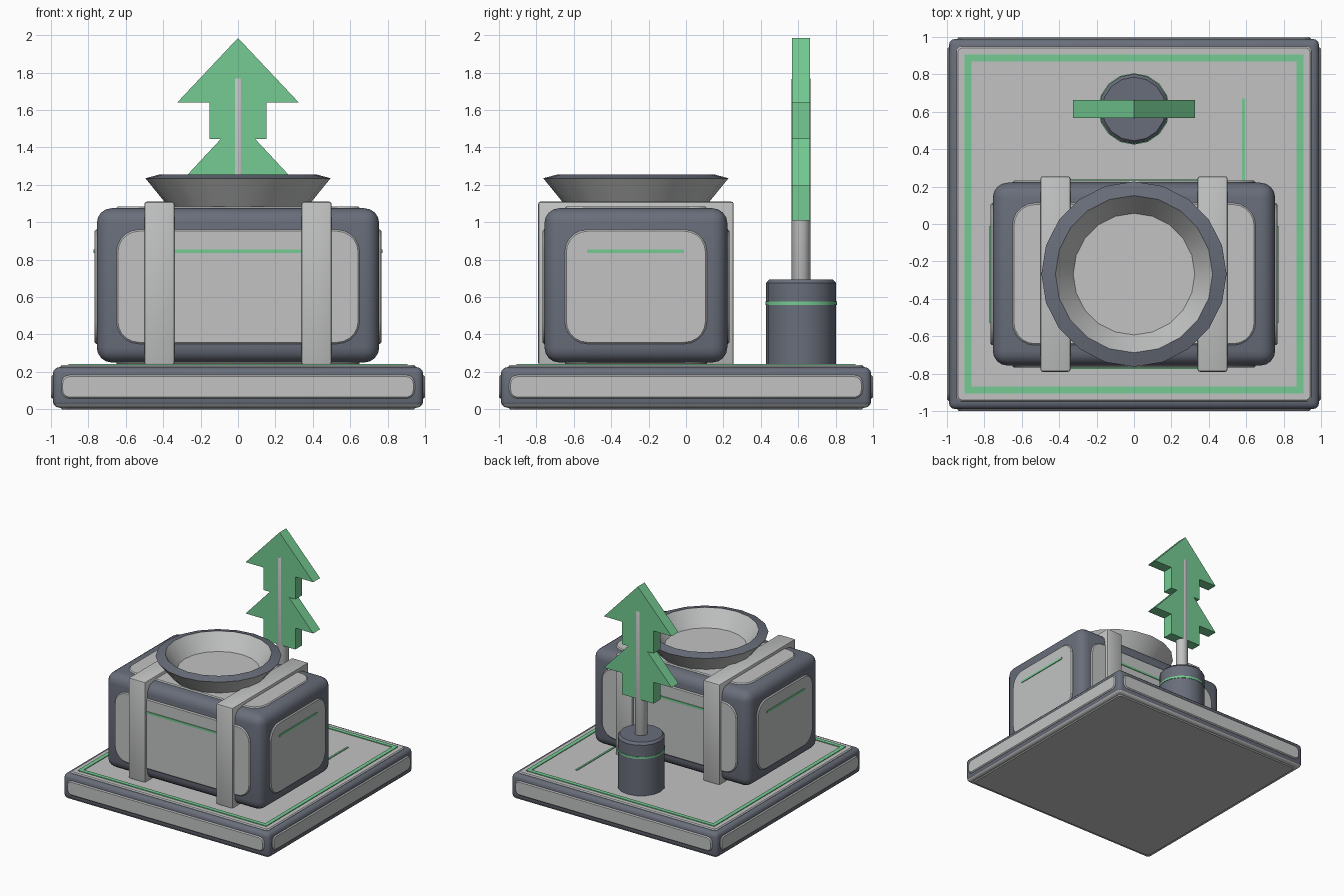
import bpy, bmesh, math
from mathutils import Matrix, Vector

if "Cube" in bpy.data.objects:
    bpy.data.objects.remove(bpy.data.objects["Cube"])


def material(name, rgb):
    m = bpy.data.materials.new(name)
    m.diffuse_color = (*rgb, 1)
    m.use_nodes = True
    m.node_tree.nodes["Principled BSDF"].inputs["Base Color"].default_value = m.diffuse_color
    return m


DARK = material("slate", (0.14, 0.155, 0.195))
LIGHT = material("light grey", (0.54, 0.545, 0.545))
GREEN = material("leaf green", (0.178, 0.60, 0.29))


def finish(name, bm, mats, bevel=0, segments=3, smooth=True):
    bmesh.ops.recalc_face_normals(bm, faces=bm.faces)
    mesh = bpy.data.meshes.new(name)
    bm.to_mesh(mesh)
    bm.free()
    ob = bpy.data.objects.new(name, mesh)
    bpy.context.collection.objects.link(ob)
    for m in mats:
        mesh.materials.append(m)
    bpy.ops.object.select_all(action='DESELECT')
    ob.select_set(True)
    bpy.context.view_layer.objects.active = ob
    if bevel:
        mod = ob.modifiers.new("bevel", 'BEVEL')
        mod.width, mod.segments, mod.limit_method = bevel, segments, 'ANGLE'
        bpy.ops.object.modifier_apply(modifier="bevel")
    if smooth:
        bpy.ops.object.shade_smooth_by_angle(angle=math.radians(35))
    return ob


def box(name, lo, hi, mat, bevel=0, segments=3):
    bm = bmesh.new()
    bmesh.ops.create_cube(bm, size=1)
    lo, hi = Vector(lo), Vector(hi)
    for v in bm.verts:
        v.co = (lo + hi) / 2 + v.co * (hi - lo)
    return finish(name, bm, [mat], bevel, segments)


def prism(bm, pts, depth):
    """Extrude a 2D outline from z = 0 to z = depth."""
    face = bm.faces.new([bm.verts.new((x, y, 0)) for x, y in pts])
    new = bmesh.ops.extrude_face_region(bm, geom=[face])["geom"]
    bmesh.ops.translate(bm, vec=(0, 0, depth),
                        verts=[v for v in new if isinstance(v, bmesh.types.BMVert)])


def panel(name, center, normal, w, h, radius, mat=LIGHT, depth=0.03):
    """Rounded plate whose outer face lies at center, facing normal."""
    pts = []
    for k, (sx, sy) in enumerate([(1, 1), (-1, 1), (-1, -1), (1, -1)]):
        for i in range(6):
            a = math.pi / 2 * (k + i / 5)
            pts.append((sx * (w / 2 - radius) + radius * math.cos(a),
                        sy * (h / 2 - radius) + radius * math.sin(a)))
    bm = bmesh.new()
    prism(bm, pts, depth)
    n = Vector(normal)
    up = Vector((0, 0, 1)) if abs(n.z) < 0.5 else Vector((0, 1, 0))
    rot = Matrix((up.cross(n), up, n)).transposed().to_4x4()
    bm.transform(Matrix.Translation(Vector(center) - n * depth) @ rot)
    return finish(name, bm, [mat], 0.008, 1)


def lathe(name, center, profile, sides, mats, rule=None, bevel=0):
    """Turn (radius, z) points round the vertical axis."""
    bm = bmesh.new()
    rings = []
    for r, z in profile:
        rings.append([bm.verts.new((center[0] + r * math.cos(2 * math.pi * i / sides),
                                    center[1] + r * math.sin(2 * math.pi * i / sides), z))
                      for i in range(sides)])
    for k, (a, b) in enumerate(zip(rings, rings[1:])):
        for i in range(sides):
            j = (i + 1) % sides
            f = bm.faces.new((a[i], a[j], b[j], b[i]))
            f.material_index = rule(k) if rule else 0
    bm.faces.new(rings[0])
    bm.faces.new(rings[-1])
    return finish(name, bm, mats, bevel, 2)


# Base slab with a pale underside
base = box("base", (-0.99, -0.99, 0.008), (0.99, 0.99, 0.225), DARK, 0.035)
base.data.materials.append(LIGHT)
for p in base.data.polygons:
    if p.normal.z < -0.6:
        p.material_index = 1
panel("base_top_panel", (0, 0, 0.236), (0, 0, 1), 1.9, 1.9, 0.035)
panel("base_bottom_panel", (0, 0, 0), (0, 0, -1), 1.9, 1.9, 0.035)
for i in range(4):
    n = Matrix.Rotation(i * math.pi / 2, 3, 'Z') @ Vector((0, -1, 0))
    panel("base_side_panel", n + Vector((0, 0, 0.12)), n, 1.89, 0.125, 0.045)

# Green border line and short line on the base
for s in (-1, 1):
    x0, x1 = sorted((s * 0.87, s * 0.905))
    box("border_side", (x0, -0.905, 0.234), (x1, 0.905, 0.242), GREEN)
    box("border_end", (-0.87, x0, 0.234), (0.87, x1, 0.242), GREEN)
box("base_line", (0.577, -0.1, 0.234), (0.593, 0.67, 0.242), GREEN)

# Rounded body with panels on every side
CY, CZ = -0.268, 0.66
box("body", (-0.755, -0.757, 0.25), (0.755, 0.221, 1.075), DARK, 0.08, 4)
for s in (-1, 1):
    panel("body_long_panel", (0, CY + s * 0.5, 0.655), (0, s, 0), 1.3, 0.61, 0.12)
    panel("body_end_panel", (s * 0.767, CY, 0.655), (s, 0, 0), 0.76, 0.61, 0.12)
    panel("body_cap_panel", (0, CY, CZ + s * 0.424), (0, 0, s), 1.3, 0.76, 0.12)
    # Green accent lines
    y = CY + s * 0.501
    box("long_line", (-0.35, y - 0.005, 0.835), (0.35, y + 0.005, 0.853), GREEN)
    x = s * 0.769
    box("end_line", (x - 0.004, -0.53, 0.835), (x + 0.004, -0.01, 0.853), GREEN)
    # Straps over the body
    box("strap", (s * 0.42 - 0.08, -0.79, 0.236), (s * 0.42 + 0.08, 0.255, 1.11), LIGHT, 0.012, 2)

# Dish with a dark rim
lathe("dish", (0, CY), [(0.365, 1.075), (0.495, 1.235), (0.42, 1.255), (0.325, 1.12)],
      20, [LIGHT, DARK], lambda k: 1 if k == 1 else 0)

# Potted tree
PY = 0.615
lathe("pot", (0, PY), [(0.187, 0.236), (0.187, 0.675), (0.17, 0.695)], 16, [DARK])
lathe("pot_band", (0, PY), [(0.191, 0.557), (0.191, 0.575)], 16, [GREEN])
lathe("trunk", (0, PY), [(0.05, 0.69), (0.05, 1.77)], 16, [LIGHT], bevel=0.004)
half = [(0.325, 1.64), (0.153, 1.64), (0.153, 1.445), (0.092, 1.445),
        (0.325, 1.195), (0.153, 1.195), (0.153, 1.01)]
outline = [(0, 1.985)] + half + [(-x, z) for x, z in reversed(half)]
bm = bmesh.new()
prism(bm, outline, 0.094)
bm.transform(Matrix.Translation((0, PY + 0.047, 0)) @ Matrix.Rotation(math.pi / 2, 4, 'X'))
finish("tree", bm, [GREEN], smooth=False)
